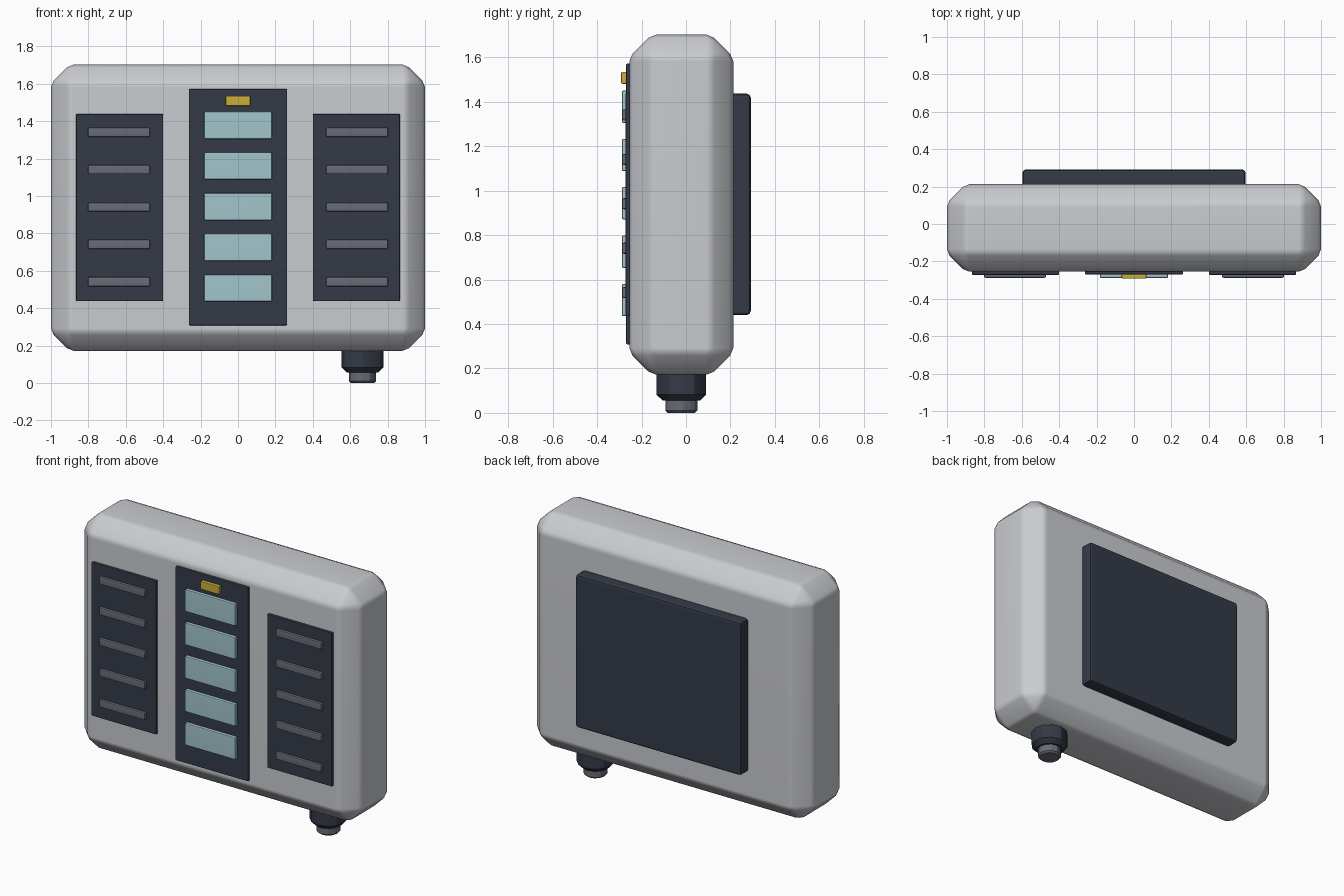
import bpy, bmesh, math
from mathutils import Matrix

cube = bpy.data.objects.get("Cube")
if cube:
    bpy.data.objects.remove(cube, do_unlink=True)


def material(name, rgb):
    m = bpy.data.materials.new(name)
    m.use_nodes = True
    m.diffuse_color = (*rgb, 1)
    m.node_tree.nodes["Principled BSDF"].inputs["Base Color"].default_value = (*rgb, 1)
    return m


LIGHT = material("light grey casing", (0.59, 0.60, 0.63))
DARK = material("dark slate", (0.034, 0.042, 0.062))
MID = material("mid grey", (0.14, 0.15, 0.18))
AQUA = material("pale aqua", (0.36, 0.56, 0.60))
YELLOW = material("yellow", (0.58, 0.42, 0.045))


def finish(name, bm, mat):
    """Turn a bmesh into a shaded, coloured object."""
    bmesh.ops.recalc_face_normals(bm, faces=bm.faces)
    mesh = bpy.data.meshes.new(name)
    bm.to_mesh(mesh)
    bm.free()
    mesh.materials.append(mat)
    ob = bpy.data.objects.new(name, mesh)
    bpy.context.collection.objects.link(ob)
    bpy.ops.object.select_all(action='DESELECT')
    ob.select_set(True)
    bpy.context.view_layer.objects.active = ob
    bpy.ops.object.shade_smooth_by_angle(angle=math.radians(30))
    weighted = ob.modifiers.new("even shading", 'WEIGHTED_NORMAL')
    weighted.keep_sharp = True
    return ob


def box(name, x, y, z, mat, bevels=()):
    """Box from (min, max) ranges; each bevel is (width, segments)."""
    bm = bmesh.new()
    bmesh.ops.create_cube(bm, size=1)
    ranges = (x, y, z)
    for v in bm.verts:
        v.co = [(a + b) / 2 + c * (b - a) for c, (a, b) in zip(v.co, ranges)]
    bm.normal_update()
    for width, segments in bevels:
        sharp = [e for e in bm.edges if e.calc_face_angle() > math.radians(30)]
        bmesh.ops.bevel(bm, geom=sharp, offset=width, offset_type='OFFSET',
                        segments=segments, profile=0.5, affect='EDGES',
                        clamp_overlap=True)
        bm.normal_update()
    return finish(name, bm, mat)


def turned(name, profile, centre, mat, sides=12):
    """Stack of rings (radius, height), capped at both ends."""
    bm = bmesh.new()
    rings = []
    for r, h in profile:
        ring = bmesh.ops.create_circle(bm, segments=sides, radius=r,
                                       matrix=Matrix.Translation((*centre, h)))
        rings.append(ring["verts"])
    for a, b in zip(rings, rings[1:]):
        for i in range(sides):
            j = (i + 1) % sides
            bm.faces.new((a[i], a[j], b[j], b[i]))
    bm.faces.new(rings[0])
    bm.faces.new(rings[-1])
    return finish(name, bm, mat)


# Chamfered casing with softened chamfer edges
box("casing", (-1, 1), (-0.255, 0.213), (0.172, 1.702), LIGHT, [(0.1, 1), (0.02, 1)])

# Rear plate
box("rear_plate", (-0.597, 0.597), (0.19, 0.292), (0.44, 1.437), DARK, [(0.02, 2)])

# Centre panel with indicator and windows
box("centre_panel", (-0.263, 0.263), (-0.27, -0.24), (0.308, 1.572), DARK, [(0.007, 2)])
box("indicator", (-0.067, 0.067), (-0.292, -0.26), (1.481, 1.535), YELLOW, [(0.006, 2)])
for i in range(5):
    z = 0.508 + i * 0.2175
    box(f"window_{i + 1}", (-0.182, 0.182), (-0.289, -0.26), (z - 0.073, z + 0.073),
        AQUA, [(0.008, 2)])

# Side panels with raised bars
for side, s in (("left", 1), ("right", -1)):
    def span(a, b):
        return tuple(sorted((s * a, s * b)))
    box(f"{side}_panel", span(0.4, 0.866), (-0.272, -0.24), (0.438, 1.438), DARK,
        [(0.005, 2)])
    for i in range(5):
        z = 0.541 + i * 0.2
        box(f"{side}_bar_{i + 1}", span(0.47, 0.802), (-0.288, -0.26),
            (z - 0.025, z + 0.025), MID, [(0.009, 2)])

# Cable gland under the casing
GLAND = (0.666, -0.021)
turned("gland_nut", [(0.112, 0.2), (0.112, 0.083), (0.084, 0.055)], GLAND, DARK)
turned("gland_tip", [(0.072, 0.07), (0.072, 0.01), (0.062, 0)], GLAND, MID)
